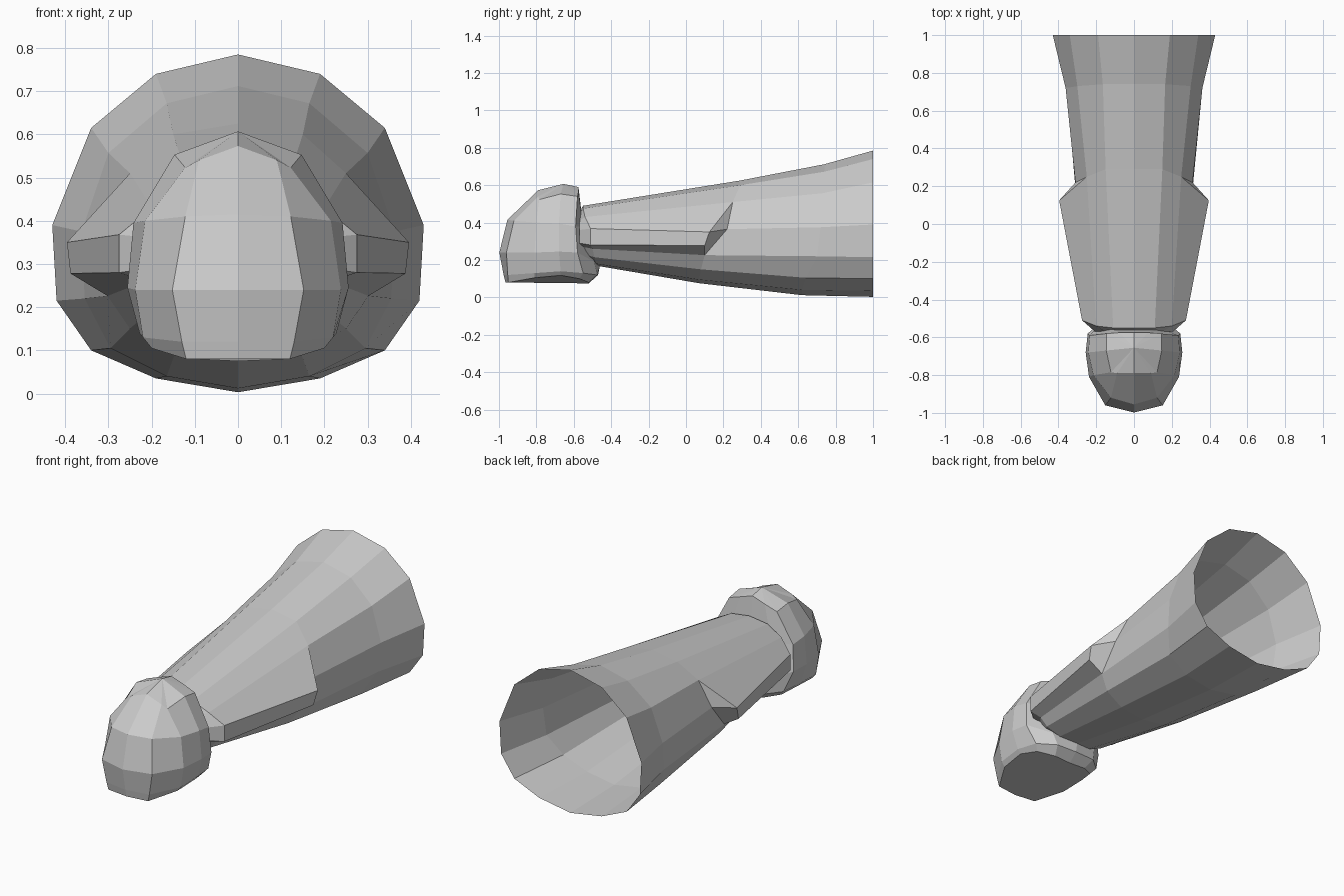
import bpy, bmesh
from mathutils import Vector


def loft(name, half_rings, cap_start=False, cap_end=False, peak=None):
    """Skin mirrored half sections running from centre line to centre line."""
    bm = bmesh.new()
    loops = []
    for half in half_rings:
        pts = list(half) + [(-x, y, z) for x, y, z in half[-2:0:-1]]
        loops.append([bm.verts.new(p) for p in pts])
    n = len(loops[0])
    for a, b in zip(loops, loops[1:]):
        for i in range(n):
            j = (i + 1) % n
            bm.faces.new((a[i], a[j], b[j], b[i]))
    if cap_start:
        bm.faces.new(loops[0])
    if peak:
        tip = bm.verts.new(peak)
        for i in range(n):
            bm.faces.new((loops[-1][i], loops[-1][(i + 1) % n], tip))
    elif cap_end:
        bm.faces.new(loops[-1])
    bmesh.ops.remove_doubles(bm, verts=bm.verts, dist=0.002)
    bmesh.ops.recalc_face_normals(bm, faces=bm.faces)
    mesh = bpy.data.meshes.new(name)
    bm.to_mesh(mesh)
    bm.free()
    ob = bpy.data.objects.new(name, mesh)
    bpy.context.collection.objects.link(ob)
    return ob


# Arm sections: top, two shoulders, side, flap edge, flap root, then underside
opening = [(0, 1, .785), (.19, 1, .74), (.34, 1, .615), (.43, 1, .39), (.42, 1, .215),
           (.42, 1, .215), (.34, 1, .10), (.19, 1, .035), (0, 1, .003)]
middle = [(0, .74, .712), (.165, .74, .672), (.30, .73, .557), (.362, .72, .375),
          (.355, .70, .22), (.355, .70, .22), (.295, .64, .105), (.165, .62, .04), (0, .62, .012)]
waist = [(0, .29, .625), (.15, .29, .60), (.25, .25, .51), (.31, .22, .365),
         (.302, .10, .226), (.302, .10, .226), (.25, .08, .15), (.145, .07, .095), (0, .07, .076)]
# Flared sleeve reuses the waist, with its side pulled outward
flare = list(waist)
flare[3] = (.396, .125, .35)
flare[4] = (.388, .10, .278)
cuff = [(0, -.55, .49), (.11, -.55, .475), (.2, -.54, .43), (.275, -.51, .368), (.275, -.51, .28),
        (.215, -.50, .26), (.18, -.49, .215), (.1, -.48, .18), (0, -.47, .168)]
c = Vector((0, -.57, .33))
throat = [(x * .75, -.57, c.z + (z - c.z) * .8) for x, y, z in cuff]
loft("arm_sleeve", [opening, middle, waist, flare, cuff, throat], cap_end=True)

# Fist: stacked sections from underside to knuckle top, front to back
base = [(0, -.965, .08), (.12, -.95, .08), (.2, -.81, .105), (.21, -.67, .118),
        (.18, -.57, .10), (.1, -.52, .08), (0, -.52, .075)]
heel = [(0, -.975, .12), (.13, -.953, .12), (.22, -.81, .13), (.228, -.67, .14),
        (.205, -.55, .13), (.12, -.475, .12), (0, -.47, .12)]
wide = [(0, -.998, .24), (.152, -.96, .24), (.238, -.81, .24), (.256, -.68, .245),
        (.245, -.58, .24), (.14, -.49, .19), (0, -.46, .17)]
upper = [(0, -.955, .415), (.122, -.92, .41), (.215, -.80, .40), (.242, -.68, .395),
         (.235, -.59, .38), (.13, -.55, .38), (0, -.55, .38)]
crown = [(0, -.79, .573), (.09, -.79, .54), (.122, -.785, .523), (.147, -.67, .553),
         (.145, -.58, .54), (.075, -.575, .565), (0, -.575, .59)]
loft("fist", [base, heel, wide, upper, crown], cap_start=True, peak=(0, -.655, .607))
